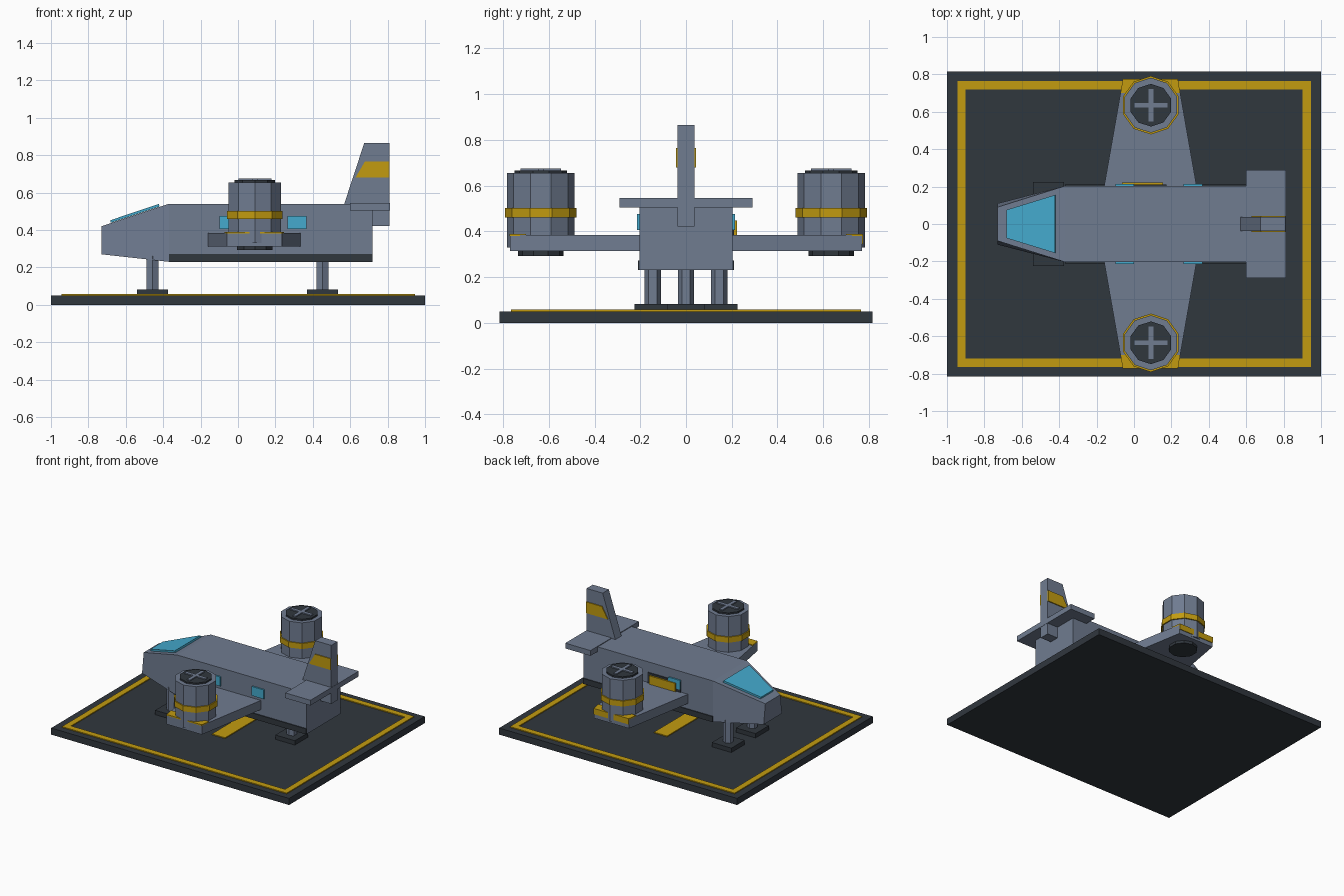
import bpy, bmesh, math
from mathutils import Vector

if "Cube" in bpy.data.objects:
    bpy.data.objects.remove(bpy.data.objects["Cube"], do_unlink=True)


def material(name, rgb):
    m = bpy.data.materials.new(name)
    m.use_nodes = True
    m.diffuse_color = (*rgb, 1)
    m.node_tree.nodes["Principled BSDF"].inputs["Base Color"].default_value = (*rgb, 1)
    return m


GREY = material("blue grey hull", (0.16, 0.2, 0.28))
DARK = material("dark slate", (0.03, 0.038, 0.048))
GOLD = material("gold marking", (0.54, 0.33, 0.005))
GLASS = material("cyan glass", (0.058, 0.4, 0.61))


def loft(name, mat, ring_a, ring_b):
    """Closed solid between two rings with equal point counts."""
    bm = bmesh.new()
    a = [bm.verts.new(p) for p in ring_a]
    b = [bm.verts.new(p) for p in ring_b]
    bm.faces.new(a)
    bm.faces.new(b)
    for i in range(len(a)):
        j = (i + 1) % len(a)
        bm.faces.new((a[i], a[j], b[j], b[i]))
    bmesh.ops.recalc_face_normals(bm, faces=bm.faces)
    me = bpy.data.meshes.new(name)
    bm.to_mesh(me)
    bm.free()
    me.materials.append(mat)
    ob = bpy.data.objects.new(name, me)
    bpy.context.collection.objects.link(ob)
    return ob


def box(name, mat, x0, x1, y0, y1, z0, z1):
    ring = [(x0, y0), (x1, y0), (x1, y1), (x0, y1)]
    return loft(name, mat, [(x, y, z0) for x, y in ring], [(x, y, z1) for x, y in ring])


def drum(name, mat, x, y, r, z0, z1, sides):
    """Upright prism with a corner pointing along y."""
    ring = [(x + r * math.sin(k * math.tau / sides), y + r * math.cos(k * math.tau / sides))
            for k in range(sides)]
    return loft(name, mat, [(*p, z0) for p in ring], [(*p, z1) for p in ring])


def side_profile(name, mat, pts, y0, y1):
    return loft(name, mat, [(x, y0, z) for x, z in pts], [(x, y1, z) for x, z in pts])


def planform(name, mat, pts, z0, z1):
    return loft(name, mat, [(x, y, z0) for x, y in pts], [(x, y, z1) for x, y in pts])


# Landing pad with painted border and centre bar
box("landing_pad", DARK, -1, 1, -0.815, 0.815, 0, 0.05)
for s, side in ((-1, "front"), (1, "back")):
    box(f"pad_border_{side}", GOLD, -0.945, 0.945, *sorted((s * 0.72, s * 0.765)), 0.049, 0.057)
    box("pad_border_" + ("right" if s < 0 else "left"), GOLD,
        *sorted((s * 0.9, s * 0.945)), -0.72, 0.72, 0.049, 0.057)
box("pad_centre_bar", GOLD, -0.03, 0.08, -0.27, 0.27, 0.049, 0.057)

# Fuselage and tapered nose
box("fuselage", GREY, -0.37, 0.72, -0.203, 0.203, 0.23, 0.54)


def section(x, low, high, z0, z1):
    return [(x, -low, z0), (x, low, z0), (x, high, z1), (x, -high, z1)]


loft("nose", GREY, section(-0.73, 0.11, 0.09, 0.27, 0.42),
     section(-0.37, 0.203, 0.203, 0.23, 0.54))

# Windscreen plate following the nose slope
screen = [Vector(p) for p in ((-0.68, -0.075, 0.438), (-0.42, -0.155, 0.525),
                              (-0.42, 0.155, 0.525), (-0.68, 0.075, 0.438))]
loft("windscreen", GLASS, screen, [p + Vector((-0.003, 0, 0.014)) for p in screen])

# Tail
side_profile("tail_fin", GREY, [(0.565, 0.53), (0.675, 0.865), (0.81, 0.865),
                                (0.81, 0.42), (0.6, 0.42)], -0.037, 0.037)
box("tailplane", GREY, 0.6, 0.812, -0.29, 0.29, 0.505, 0.545)

# Parts on both sides
for s, side in ((-1, "front"), (1, "back")):
    y = s * 0.635
    box(f"belly_trim_{side}", DARK, -0.37, 0.72, *sorted((s * 0.2, s * 0.21)), 0.23, 0.272)
    side_profile(f"fin_marking_{side}", GOLD,
                 [(0.628, 0.68), (0.678, 0.765), (0.81, 0.765), (0.81, 0.68)],
                 s * 0.035, s * 0.044)
    for n, x in (("forward", -0.1), ("rear", 0.265)):
        box(f"{n}_window_{side}", GLASS, x, x + 0.1, *sorted((s * 0.2, s * 0.214)), 0.405, 0.475)

    # Wing and tip marking
    planform(f"wing_{side}", GREY, [(-0.16, s * 0.2), (0.335, s * 0.2),
                                    (0.235, s * 0.77), (-0.06, s * 0.77)], 0.313, 0.383)
    planform(f"wing_tip_marking_{side}", GOLD, [(-0.072, s * 0.7), (0.247, s * 0.7),
                                                (0.235, s * 0.773), (-0.06, s * 0.773)],
             0.38, 0.389)

    # Lift engine
    drum(f"engine_{side}", GREY, 0.09, y, 0.147, 0.33, 0.655, 10)
    drum(f"engine_band_{side}", GOLD, 0.09, y, 0.156, 0.46, 0.502, 10)
    drum(f"engine_intake_{side}", DARK, 0.09, y, 0.114, 0.65, 0.667, 10)
    drum(f"engine_exhaust_{side}", DARK, 0.09, y, 0.1, 0.293, 0.34, 10)
    for n, dx, dy in (("long", 0.088, 0.013), ("cross", 0.013, 0.088)):
        box(f"{n}_fan_blade_{side}", GREY, 0.09 - dx, 0.09 + dx, y - dy, y + dy, 0.66, 0.675)
box("wing_tip_plate", GOLD, -0.06, 0.235, 0.765, 0.775, 0.345, 0.389)

# Side door
box("door_frame", DARK, -0.1, 0.175, 0.2, 0.21, 0.34, 0.462)
box("door_panel", GOLD, -0.065, 0.155, 0.205, 0.222, 0.35, 0.447)

# Landing gear
for n, x, y in (("forward_right", -0.457, -0.145), ("forward_left", -0.457, 0.145),
                ("rear", 0.452, 0)):
    drum(f"{n}_strut", GREY, x, y, 0.036, 0.08, 0.26, 6)
    box(f"{n}_foot", DARK, x - 0.082, x + 0.082, y - 0.08, y + 0.08, 0.05, 0.083)
